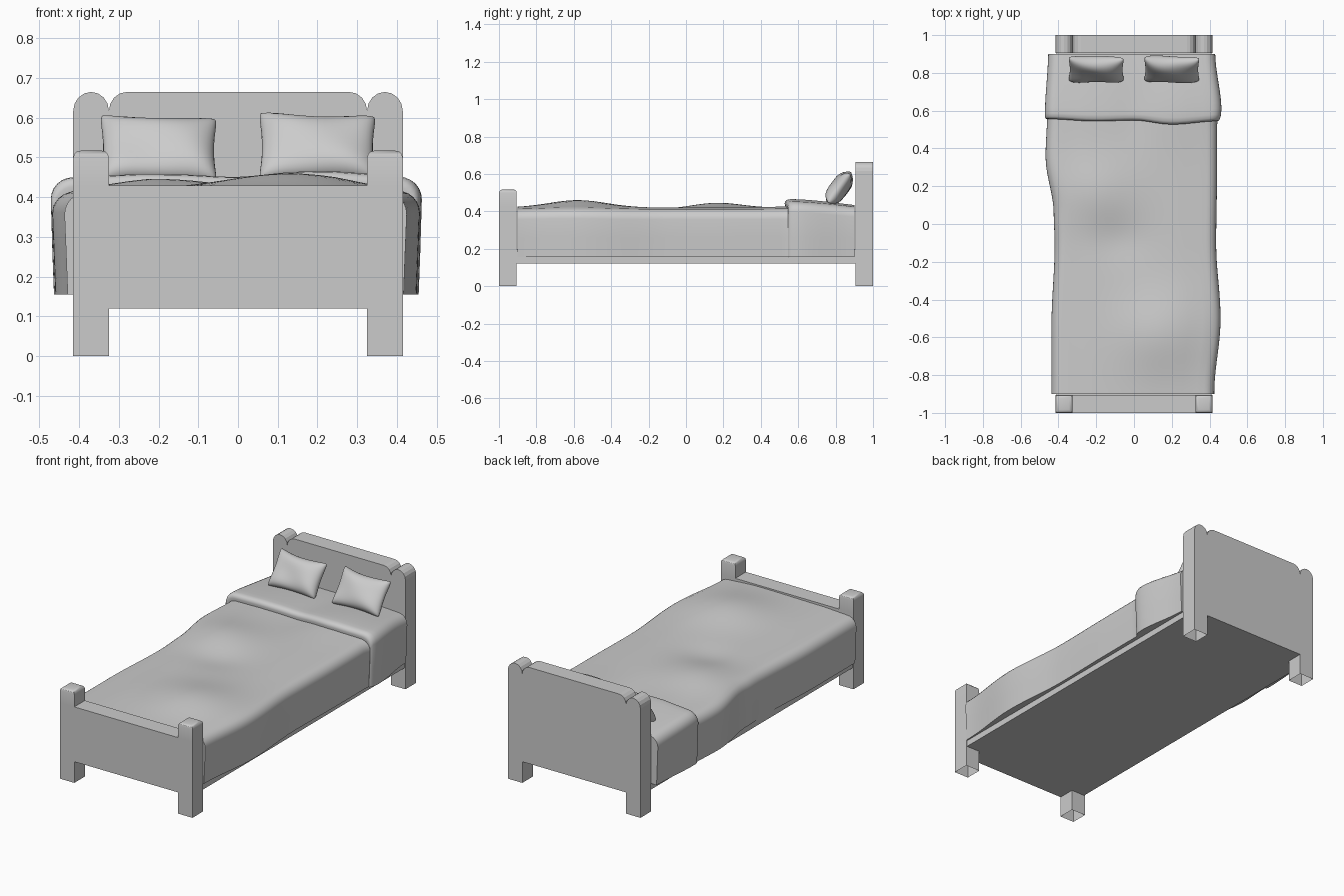
import bpy, bmesh, math
from mathutils import Matrix, Vector

if "Cube" in bpy.data.objects:
    bpy.data.objects.remove(bpy.data.objects["Cube"])


def add_object(name, bm, smooth=None):
    bmesh.ops.recalc_face_normals(bm, faces=bm.faces)
    me = bpy.data.meshes.new(name)
    bm.to_mesh(me)
    bm.free()
    ob = bpy.data.objects.new(name, me)
    bpy.context.collection.objects.link(ob)
    if smooth:
        bpy.ops.object.select_all(action='DESELECT')
        ob.select_set(True)
        bpy.context.view_layer.objects.active = ob
        bpy.ops.object.shade_smooth_by_angle(angle=math.radians(smooth))
    return ob


def board(name, half, y0, y1):
    """Extrude a mirrored x-z outline along y, leaving the feet open underneath."""
    pts = half + [(-x, z) for x, z in reversed(half)]
    bm = bmesh.new()
    a = [bm.verts.new((x, y0, z)) for x, z in pts]
    b = [bm.verts.new((x, y1, z)) for x, z in pts]
    n = len(pts)
    bm.faces.new(a)
    bm.faces.new(b[::-1])
    for i in range(n):
        j = (i + 1) % n
        if pts[i][1] > 0.001 or pts[j][1] > 0.001:
            bm.faces.new((a[i], b[i], b[j], a[j]))
    return add_object(name, bm)


def box(name, x0, x1, y0, y1, z0, z1, top_bevel=0):
    bm = bmesh.new()
    bmesh.ops.create_cube(bm, size=1)
    for v in bm.verts:
        v.co = Vector(((x0 + x1) / 2 + v.co.x * (x1 - x0), (y0 + y1) / 2 + v.co.y * (y1 - y0),
                       (z0 + z1) / 2 + v.co.z * (z1 - z0)))
    if top_bevel:
        edges = [e for e in bm.edges if all(v.co.z > z1 - 1e-4 for v in e.verts)]
        bmesh.ops.bevel(bm, geom=edges, offset=top_bevel, segments=3, profile=0.5, affect='EDGES')
    return add_object(name, bm, 30 if top_bevel else None)


def interp(table, t):
    """Cosine blend between table points."""
    if t <= table[0][0]:
        return table[0][1]
    for (a, va), (b, vb) in zip(table, table[1:]):
        if t <= b:
            k = (1 - math.cos(math.pi * (t - a) / (b - a))) / 2
            return va + (vb - va) * k
    return table[-1][1]


# Wavy outlines of the bedding seen from above
LEFT = [(-0.9, -0.437), (-0.55, -0.437), (-0.1, -0.42), (0.05, -0.425), (0.36, -0.468), (0.58, -0.46), (0.9, -0.45)]
RIGHT = [(-0.9, 0.425), (-0.5, 0.458), (-0.1, 0.435), (0.3, 0.44), (0.52, 0.44), (0.6, 0.452), (0.9, 0.426)]
# Soft bumps: x, y, x size, y size, height
BUMPS = [(0.13, -0.58, 0.22, 0.22, 0.04), (-0.2, 0.17, 0.2, 0.18, 0.026), (-0.08, -0.08, 0.15, 0.12, -0.012),
         (0.2, 0.62, 0.2, 0.2, 0.008), (0.0, 0.6, 0.1, 0.2, -0.01)]


def height(x, y):
    return 0.42 + sum(h * math.exp(-((x - a) / sx) ** 2 - ((y - b) / sy) ** 2) for a, b, sx, sy, h in BUMPS)


def section(y, lift=0.0, front=None, r=0.055):
    """One cross-section of cloth draped over the mattress."""
    l, rr = interp(LEFT, y) - lift * 0.3, interp(RIGHT, y) + lift * 0.3

    def drape(edge, s):
        top = height(edge, y) - 0.008 + lift
        out = [(edge - s * 0.008, 0.155), (edge - s * 0.004, 0.26), (edge, top - r)]
        for k in range(1, 6):
            a = math.pi / 2 * k / 6
            out.append((edge - s * r * (1 - math.cos(a)), top - r + r * math.sin(a)))
        return out
    n = 20
    mid = []
    for i in range(n + 1):
        u = i / n
        x = l + r + (rr - l - 2 * r) * u
        fade = min(1, min(u, 1 - u) * 5)
        mid.append((x, height(x, y) + lift - 0.008 * (1 - fade)))
    pts = drape(l, -1) + mid + drape(rr, 1)[::-1]
    return [(x, y + (front(x) if front else 0), z) for x, z in pts]


def loft(name, rows):
    bm = bmesh.new()
    vs = [[bm.verts.new(p) for p in row] for row in rows]
    for a, b in zip(vs, vs[1:]):
        for i in range(len(a)):
            j = (i + 1) % len(a)
            bm.faces.new((a[i], a[j], b[j], b[i]))
    bm.faces.new(vs[0])
    bm.faces.new(vs[-1])
    return add_object(name, bm, 50)


# Headboard with scalloped posts and rounded panel corners
head = [(0, 0.12), (0.325, 0.12), (0.325, 0), (0.415, 0), (0.415, 0.617)]
head += [(0.37 + 0.045 * math.cos(math.pi * k / 8), 0.617 + 0.048 * math.sin(math.pi * k / 8)) for k in range(1, 9)]
head += [(0.28 + 0.045 * math.cos(math.pi * k / 8), 0.617 + 0.048 * math.sin(math.pi * k / 8)) for k in range(1, 5)]
board("headboard", head[1:], 0.905, 1.0)

# Footboard, lower legs and capped posts
board("footboard", [(0.325, 0.12), (0.325, 0), (0.415, 0), (0.415, 0.43)], -1.0, -0.905)
for s, side in ((-1, "left"), (1, "right")):
    xs = sorted((s * 0.325, s * 0.415))
    box(side + "_foot_post", *xs, -1.0, -0.905, 0.43, 0.517, 0.018)

# Base slab
box("bed_base", -0.41, 0.41, -0.905, 0.905, 0.12, 0.2)

# Blanket
loft("blanket", [section(-0.9 + 1.5 * i / 60) for i in range(61)])


# Folded-over top of the blanket with a wavy thick lip
def fold_edge(x):
    return interp([(-0.46, 0.015), (-0.2, 0.003), (0.0, 0.008), (0.2, -0.014), (0.45, 0.004)], x)


LIP = [(0.545, 0.0), (0.541, 0.015), (0.545, 0.028), (0.556, 0.036), (0.575, 0.038)]
LIP += [(0.575 + 0.325 * i / 10, 0.038 - 0.025 * (i / 10) ** 1.3) for i in range(1, 11)]
loft("blanket_fold", [section(y, d, lambda x, y=y: fold_edge(x) * max(0, 1 - (y - 0.54) / 0.2)) for y, d in LIP])


# Pillows leaning on the headboard
def pillow(name, x, z, twist):
    n, m = 24, 18
    bm = bmesh.new()
    grid = {}
    for s in (1, -1):
        for i in range(n + 1):
            for j in range(m + 1):
                u, v = -math.cos(math.pi * i / n), -math.cos(math.pi * j / m)
                puff = 0.044 * (max(0, 1 - u ** 4) * max(0, 1 - v ** 4)) ** 0.5
                px = 0.15 * u * (1 - 0.07 * (1 - v * v) - 0.05 * (u * v) ** 8)
                pz = 0.1 * v * (1 - 0.11 * (1 - u * u) - 0.05 * (u * v) ** 8)
                pz += 0.012 * max(0, v) * max(0, -u) ** 2
                puff *= 1 + 0.12 * math.sin(3 * u + 2 * v + twist)
                grid[s, i, j] = bm.verts.new((px, -s * puff, pz))
        for i in range(n):
            for j in range(m):
                bm.faces.new((grid[s, i, j], grid[s, i + 1, j], grid[s, i + 1, j + 1], grid[s, i, j + 1]))
    bmesh.ops.remove_doubles(bm, verts=bm.verts, dist=1e-5)
    turn = Matrix.Translation((x, 0.818, z)) @ Matrix.Rotation(math.radians(-36), 4, 'X')
    bmesh.ops.transform(bm, matrix=turn, verts=bm.verts)
    return add_object(name, bm, 80)


pillow("left_pillow", -0.2, 0.518, 0.0)
pillow("right_pillow", 0.2, 0.524, 1.5)
